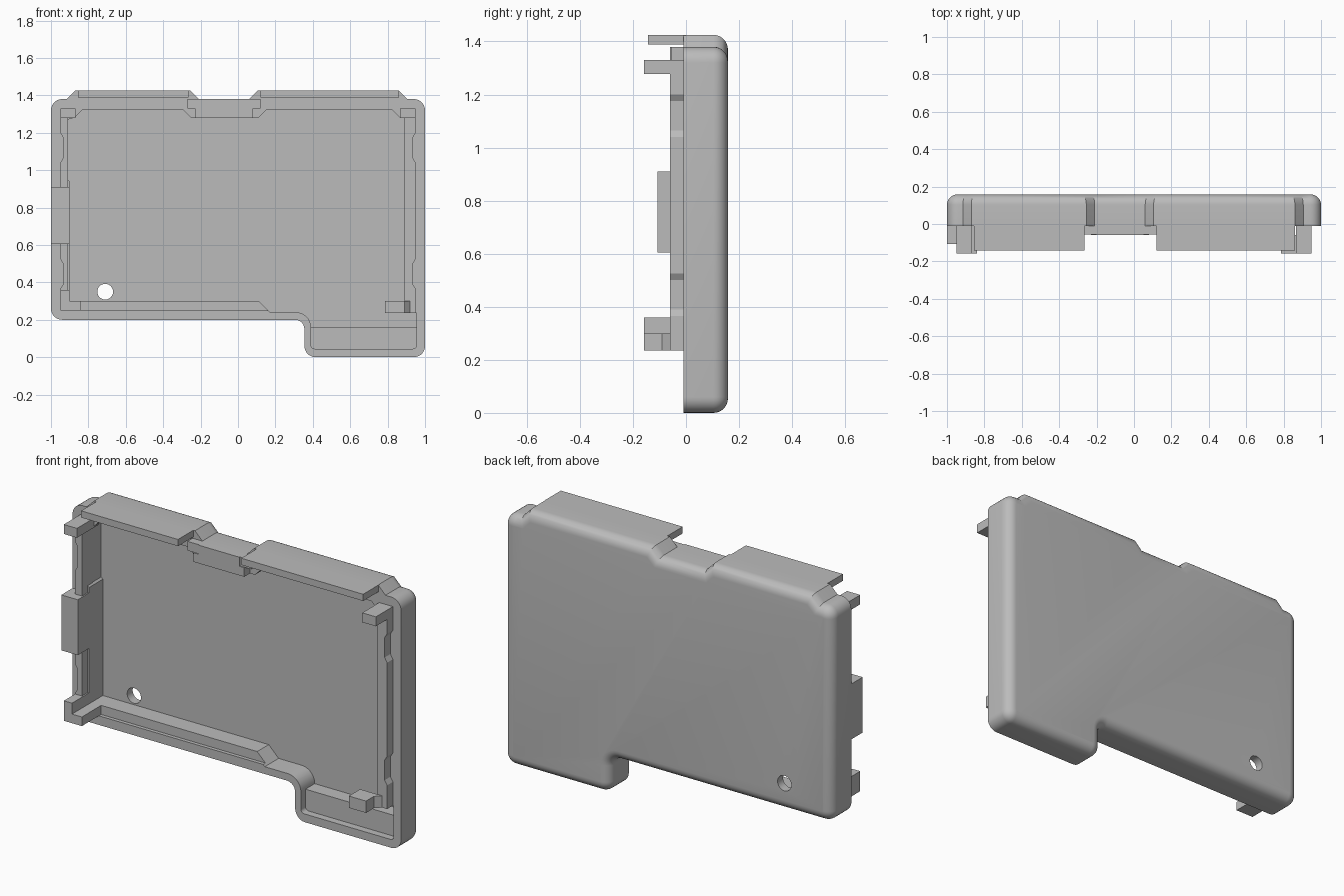
import bpy, bmesh, math
from mathutils import Vector

old = bpy.data.objects.get("Cube")
if old:
    bpy.data.objects.remove(old)

grey = bpy.data.materials.new("plain grey")
grey.use_nodes = True
COLOUR = (0.5, 0.5, 0.5, 1)
grey.diffuse_color = COLOUR
grey.node_tree.nodes["Principled BSDF"].inputs["Base Color"].default_value = COLOUR

RIM, FLOOR, BACK, FRONT = -0.01, 0.11, 0.158, -0.158


def loft(name, rings):
    """Closed solid through (outline, y) rings, each outline in x and z."""
    bm = bmesh.new()
    loops = [[bm.verts.new((x, y, z)) for x, z in ring] for ring, y in rings]
    n = len(loops[0])
    for a, b in zip(loops, loops[1:]):
        for i in range(n):
            j = (i + 1) % n
            bm.faces.new((a[i], a[j], b[j], b[i]))
    bm.faces.new(loops[0][::-1])
    bm.faces.new(loops[-1])
    bmesh.ops.recalc_face_normals(bm, faces=bm.faces[:])
    mesh = bpy.data.meshes.new(name)
    bm.to_mesh(mesh)
    bm.free()
    mesh.materials.append(grey)
    ob = bpy.data.objects.new(name, mesh)
    bpy.context.collection.objects.link(ob)
    return ob


def prism(name, outline, y0, y1):
    return loft(name, [(outline, y0), (outline, y1)])


def box(name, x0, x1, y0, y1, z0, z1):
    return prism(name, [(x0, z0), (x1, z0), (x1, z1), (x0, z1)], y0, y1)


def rounded(points, steps=7):
    """Round the corners given as (x, z, radius)."""
    out = []
    for i, (x, z, *r) in enumerate(points):
        p = Vector((x, z))
        if not r:
            out.append(p)
            continue
        a = (Vector(points[i - 1][:2]) - p).normalized()
        b = (Vector(points[(i + 1) % len(points)][:2]) - p).normalized()
        centre = p + (a + b) * r[0]
        for k in range(steps + 1):
            t = math.pi / 2 * k / steps
            out.append(centre - b * r[0] * math.cos(t) - a * r[0] * math.sin(t))
    return out


def inset(points, d):
    """Move a counter-clockwise outline inwards by d."""
    out = []
    for i, p in enumerate(points):
        a = (p - points[i - 1]).normalized()
        b = (points[(i + 1) % len(points)] - p).normalized()
        na, nb = Vector((-a.y, a.x)), Vector((-b.y, b.x))
        out.append(p + (na + nb) * d / (1 + na.dot(nb)))
    return out


def cut(target, cutter):
    mod = target.modifiers.new("cut", "BOOLEAN")
    mod.object, mod.operation, mod.solver = cutter, "DIFFERENCE", "EXACT"
    bpy.context.view_layer.objects.active = target
    bpy.ops.object.modifier_apply(modifier=mod.name)
    bpy.data.objects.remove(cutter)


# Outer shell with rounded back edge
R = 0.06
outline = rounded([
    (0.355, 0, 0.05 + 0.01), (1, 0, R), (1, 1.38, R), (0.905, 1.38), (0.86, 1.425),
    (0.105, 1.425), (0.06, 1.38), (-0.21, 1.38), (-0.255, 1.425),
    (-0.87, 1.425), (-0.915, 1.38), (-1, 1.38, R), (-1, 0.2, R), (0.355, 0.2, 0.05)])
rings = [(outline, RIM)]
FILLET = 0.055
for k in range(8):
    t = math.pi / 2 * k / 7
    rings.append((inset(outline, FILLET * (1 - math.cos(t))),
                  BACK - FILLET + FILLET * math.sin(t)))
shell = loft("shell", rings)

# Main cavity, shallow corner pocket, recessed bottom ledge and hole
cavity = rounded([
    (0.39, 0.16), (0.955, 0.16), (0.955, 0.235), (0.89, 0.235), (0.89, 1.28),
    (0.865, 1.28), (0.82, 1.325), (0.155, 1.325), (0.11, 1.28), (-0.25, 1.28),
    (-0.295, 1.325), (-0.83, 1.325), (-0.875, 1.28), (-0.91, 1.27), (-0.91, 0.95),
    (-0.9, 0.94), (-0.9, 0.3), (0.11, 0.3), (0.17, 0.24), (0.39, 0.24, 0.079)])
cut(shell, prism("cavity_cutter", cavity, -0.1, FLOOR))
pocket = rounded([(0.39, 0.045, 0.02), (0.955, 0.045, 0.02), (0.955, 0.17), (0.39, 0.17)])
cut(shell, prism("pocket_cutter", pocket, -0.1, 0.03))
ledge = [(-0.95, 0.25), (0.16, 0.25), (0.16, 0.31), (-0.95, 0.31)]
cut(shell, prism("ledge_cutter", ledge, -0.1, 0.01))
hole = [(-0.71 + 0.042 * math.cos(i * math.tau / 32),
         0.35 + 0.042 * math.sin(i * math.tau / 32)) for i in range(32)]
cut(shell, prism("hole_cutter", hole, 0.05, 0.3))

bpy.ops.object.select_all(action="DESELECT")
shell.select_set(True)
bpy.context.view_layer.objects.active = shell
bpy.ops.object.shade_smooth_by_angle(angle=math.radians(28))


# Side lips with outer snap notches
def lip(name, side, inner, bottom):
    pts = [(inner, bottom), (0.95, bottom)]
    for z0, z1 in ((0.365, 0.525), (1.04, 1.2)):
        pts += [(0.95, z0), (0.935, z0 + 0.025), (0.935, z1 - 0.025), (0.95, z1)]
    pts += [(0.95, 1.3), (inner, 1.3)]
    prism(name, [(side * x, z) for x, z in pts], -0.06, 0.03)


lip("left_lip", 1, 0.89, 0.235)
lip("right_lip", -1, 0.908, 0.25)

# Side tab and corner tabs
box("side_tab", -1, -0.9, -0.108, 0, 0.605, 0.91)
box("upper_left_tab", 0.867, 0.95, FRONT, 0.03, 1.278, 1.33)
box("upper_right_tab", -0.95, -0.87, FRONT, 0.03, 1.278, 1.33)
corner = [(-0.95, 0.25), (-0.84, 0.25), (-0.84, 0.3), (-0.9, 0.3), (-0.9, 0.36), (-0.95, 0.36)]
prism("lower_right_tab", corner, FRONT, 0.03)
tab = [[(0.785, 0.235), (x, 0.235), (x, 0.3), (0.785, 0.3)] for x in (0.89, 0.89, 0.92)]
loft("lower_left_tab", list(zip(tab, (FRONT, -0.09, -0.06))))

# Top flaps and the catch between them
box("right_flap", -0.855, -0.265, -0.143, 0, 1.388, 1.425)
box("left_flap", 0.12, 0.862, -0.143, 0, 1.388, 1.425)
box("catch_plate", -0.2, 0.05, -0.06, 0, 1.28, 1.38)
for name, x0, x1 in (("right_catch", -0.23, -0.2), ("left_catch", 0.05, 0.08)):
    box(name, x0, x1, -0.06, 0, 1.28, 1.33)
for name, x0, x1 in (("right_flap_root", -0.27, -0.2), ("left_flap_root", 0.05, 0.12)):
    box(name, x0, x1, -0.055, 0, 1.33, 1.38)
